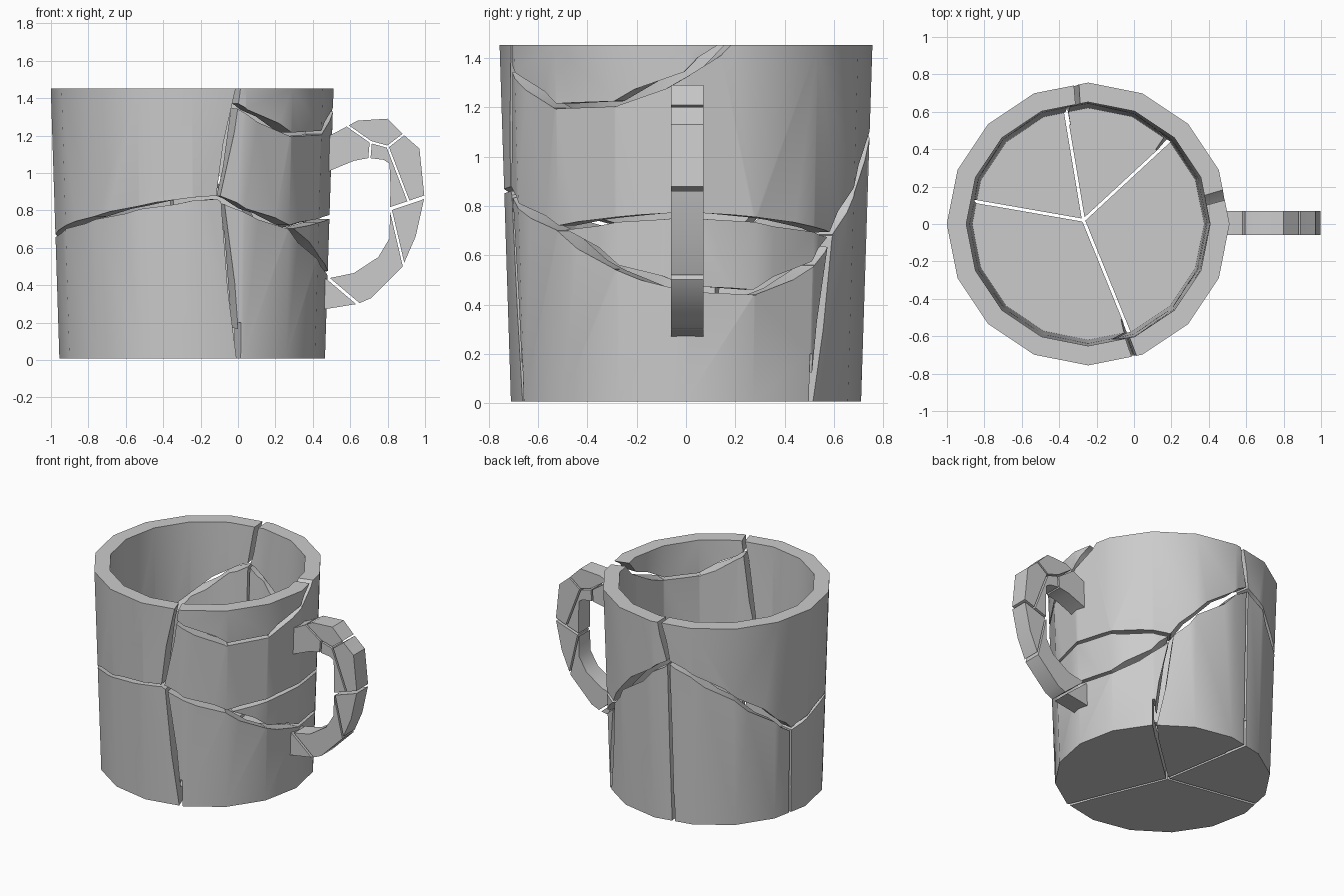
import bpy, bmesh
from math import radians, cos, sin, hypot, pi
from mathutils import Vector

if "Cube" in bpy.data.objects:
    bpy.data.objects.remove(bpy.data.objects["Cube"])

CX = -0.245      # mug axis
SIDES = 16


def new_object(name, bm):
    bmesh.ops.recalc_face_normals(bm, faces=bm.faces)
    mesh = bpy.data.meshes.new(name)
    bm.to_mesh(mesh)
    bm.free()
    ob = bpy.data.objects.new(name, mesh)
    bpy.context.collection.objects.link(ob)
    return ob


def hull(bm, points):
    verts = [bm.verts.new(p) for p in points]
    bmesh.ops.convex_hull(bm, input=verts)


def slab_corners(a, b, gap):
    """Four corners of a thin strip from a to b in 2D, slightly extended."""
    dx, dy = b[0] - a[0], b[1] - a[1]
    n = hypot(dx, dy)
    ux, uy = dx / n * gap / 2, dy / n * gap / 2
    return [(a[0] - ux - uy, a[1] - uy + ux), (a[0] - ux + uy, a[1] - uy - ux),
            (b[0] + ux - uy, b[1] + uy + ux), (b[0] + ux + uy, b[1] + uy - ux)]


def wall_crack(bm, path, gap=0.02):
    """Path of (angle in degrees, height), cut radially through the wall."""
    flat = [(radians(a) * 0.71, z) for a, z in path]
    for a, b in zip(flat, flat[1:]):
        pts = []
        for s, z in slab_corners(a, b, gap):
            t = s / 0.71
            pts += [(CX + r * cos(t), r * sin(t), z) for r in (0.54, 0.9)]
        hull(bm, pts)


def cut(ob, cutter):
    cutter.hide_render = True
    mod = ob.modifiers.new("cracks", 'BOOLEAN')
    mod.operation = 'DIFFERENCE'
    mod.solver = 'EXACT'
    mod.use_self = True
    mod.object = cutter
    bpy.ops.object.select_all(action='DESELECT')
    ob.select_set(True)
    bpy.context.view_layer.objects.active = ob
    bpy.ops.object.modifier_apply(modifier=mod.name)
    bpy.data.objects.remove(cutter)
    bpy.ops.object.shade_smooth_by_angle(angle=radians(30))


# Mug body: turned profile with a hollow inside
bm = bmesh.new()
rings = []
for r, z in [(0.71, 0.008), (0.756, 1.452), (0.652, 1.452), (0.62, 0.1)]:
    rings.append([bm.verts.new((CX + r * cos(2 * pi * i / SIDES),
                                r * sin(2 * pi * i / SIDES), z)) for i in range(SIDES)])
for lo, hi in zip(rings, rings[1:]):
    for i in range(SIDES):
        j = (i + 1) % SIDES
        bm.faces.new((lo[i], lo[j], hi[j], hi[i]))
bm.faces.new(rings[0])
bm.faces.new(rings[-1])
mug_body = new_object("mug_body", bm)

# Cracks in the wall
bm = bmesh.new()
wall_crack(bm, [(-70.2, 1.5), (-79, 0.87)])                              # front, upper
wall_crack(bm, [(-77, 0.85), (-69, -0.05)], 0.016)                       # front, lower
wall_crack(bm, [(-79, 0.87), (-90, 0.86), (-112.5, 0.815), (-135, 0.76),
                (-157.5, 0.71), (-180, 0.665), (-192, 0.62)], 0.016)     # left
wall_crack(bm, [(168, 0.62), (157.5, 0.725), (135, 0.93), (112.5, 1.10),
                (99.5, 1.175), (90, 1.09), (67.5, 0.86), (55, 0.69)])    # back
wall_crack(bm, [(94, 1.5), (99.5, 1.175)])                               # back, upper
wall_crack(bm, [(99.5, 1.175), (101, -0.05)], 0.016)                     # back, lower
wall_crack(bm, [(168, 0.62), (169, -0.05)], 0.016)                       # left, lower
wall_crack(bm, [(55, 0.69), (45, -0.05)])                                # right back, lower
wall_crack(bm, [(-79, 0.87), (-67.5, 0.80), (-45, 0.71), (-22.5, 0.745),
                (0, 0.765), (22.5, 0.745), (45, 0.705), (55, 0.68)])     # lens, upper edge
wall_crack(bm, [(-45, 0.71), (-22.5, 0.55), (0, 0.465), (22.5, 0.45),
                (45, 0.565), (55, 0.68)])                                # lens, lower edge
wall_crack(bm, [(-71, 1.36), (-67.5, 1.33), (-45, 1.205), (-22.5, 1.215),
                (0, 1.335), (15, 1.48)])                                 # rim shard

# Cracks in the floor
hub = (-0.27, 0.02)
for angle in (101, 45, -69, 169):
    end = (CX + 0.8 * cos(radians(angle)), 0.8 * sin(radians(angle)))
    hull(bm, [(x, y, z) for x, y in slab_corners(hub, end, 0.016) for z in (-0.1, 0.2)])
cut(mug_body, new_object("body_crack_cutter", bm))

# Handle: flat-sided profile extruded sideways
outer = [(0.475, 1.195), (0.51, 1.21), (0.64, 1.28), (0.80, 1.29), (0.89, 1.20), (0.97, 1.13),
         (0.997, 0.87), (0.95, 0.66), (0.88, 0.50), (0.71, 0.33), (0.64, 0.30), (0.455, 0.27)]
inner = [(0.465, 0.435), (0.50, 0.44), (0.62, 0.465), (0.75, 0.55), (0.81, 0.65), (0.815, 0.93),
         (0.81, 1.05), (0.78, 1.07), (0.70, 1.08), (0.62, 1.065), (0.475, 1.005)]
bm = bmesh.new()
face = bm.faces.new([bm.verts.new((x, -0.06, z)) for x, z in outer + inner])
ext = bmesh.ops.extrude_face_region(bm, geom=[face])
bmesh.ops.translate(bm, vec=Vector((0, 0.13, 0)),
                    verts=[v for v in ext["geom"] if isinstance(v, bmesh.types.BMVert)])
handle = new_object("handle", bm)

# Cracks across the handle
bm = bmesh.new()
for path, gap in [([(0.56, 1.27), (0.71, 1.165), (0.70, 1.05)], 0.012),
                  ([(0.71, 1.165), (0.80, 1.14), (0.91, 1.225)], 0.012),
                  ([(0.80, 1.14), (0.915, 0.84)], 0.012),
                  ([(0.79, 0.80), (1.02, 0.878)], 0.018),
                  ([(0.815, 0.81), (0.892, 0.48)], 0.012),
                  ([(0.465, 0.45), (0.66, 0.285)], 0.016)]:
    for a, b in zip(path, path[1:]):
        hull(bm, [(x, y, z) for x, z in slab_corners(a, b, gap) for y in (-0.2, 0.2)])
cut(handle, new_object("handle_crack_cutter", bm))
